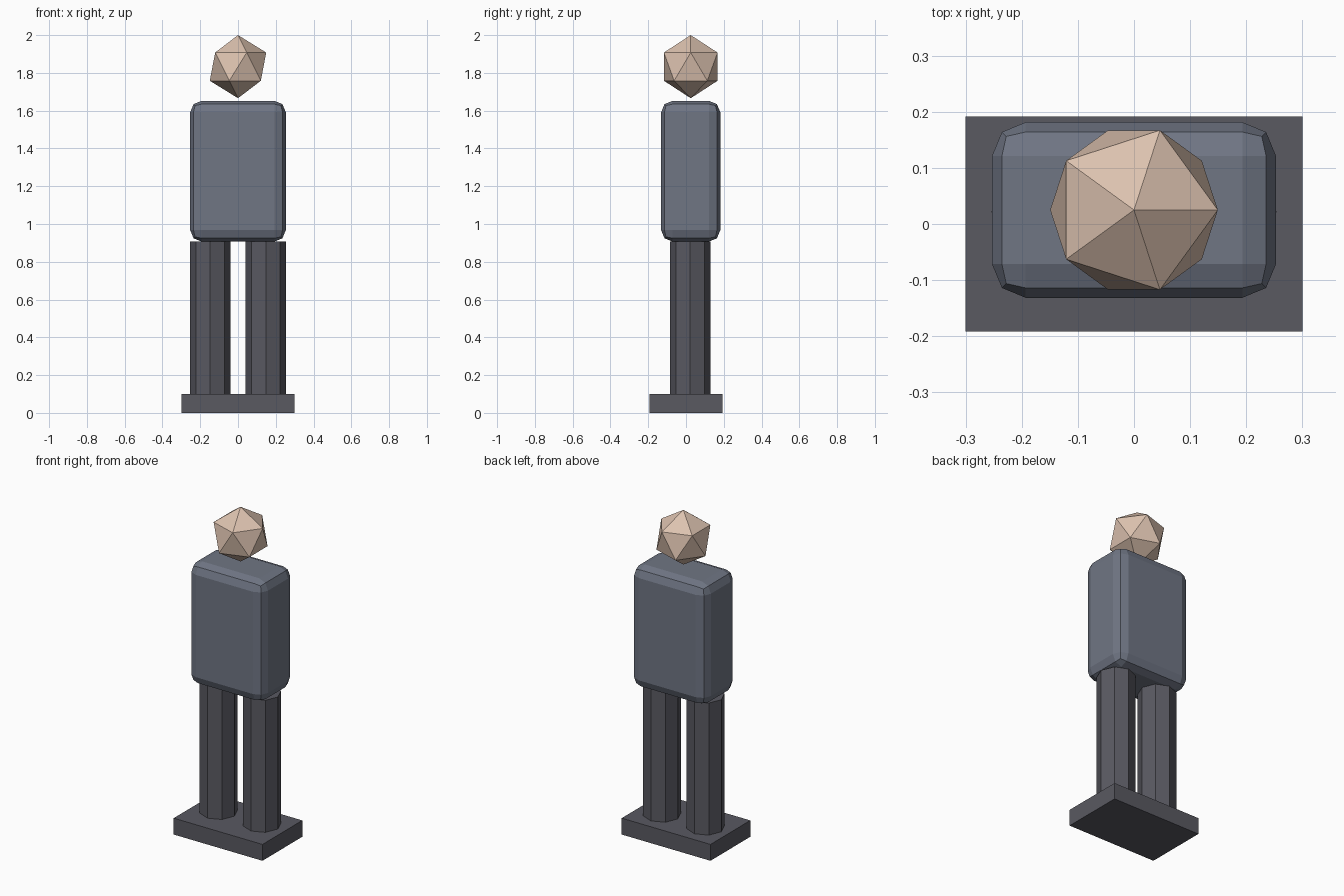
import bpy

if "Cube" in bpy.data.objects:
    bpy.data.objects.remove(bpy.data.objects["Cube"])

CENTRE_Y = 0.025


def material(name, rgb):
    m = bpy.data.materials.new(name)
    m.diffuse_color = (*rgb, 1)
    m.use_nodes = True
    m.node_tree.nodes["Principled BSDF"].inputs["Base Color"].default_value = m.diffuse_color
    return m


dark = material("dark_grey", (0.10, 0.10, 0.12))
slate = material("slate_blue", (0.16, 0.18, 0.23))
skin = material("skin", (0.72, 0.54, 0.43))


def finish(name, mat):
    ob = bpy.context.object
    ob.name = name
    ob.data.materials.append(mat)
    return ob


def box(name, x, y, z0, z1, centre_y, mat):
    bpy.ops.mesh.primitive_cube_add(size=1, location=(0, centre_y, (z0 + z1) / 2))
    ob = finish(name, mat)
    ob.scale = (x, y, z1 - z0)
    bpy.ops.object.transform_apply(location=False, rotation=False, scale=True)
    return ob


# Base plate
box("base", 0.60, 0.384, 0.0, 0.10, 0.0, dark)

# Octagonal legs, corners on the axes
for side, sx in (("left", -1), ("right", 1)):
    bpy.ops.mesh.primitive_cylinder_add(
        vertices=8, radius=0.107, depth=0.807,
        location=(sx * 0.147, CENTRE_Y - 0.003, 0.5035))
    finish(side + "_leg", dark)

# Torso: box with two-step rounded edges
torso = box("torso", 0.506, 0.313, 0.907, 1.652, CENTRE_Y, slate)
bevel = torso.modifiers.new("rounded_edges", 'BEVEL')
bevel.width = 0.06
bevel.segments = 2

# Head: plain icosahedron hovering above the torso
bpy.ops.mesh.primitive_ico_sphere_add(
    subdivisions=1, radius=0.167, location=(0, CENTRE_Y, 1.833))
finish("head", skin)
